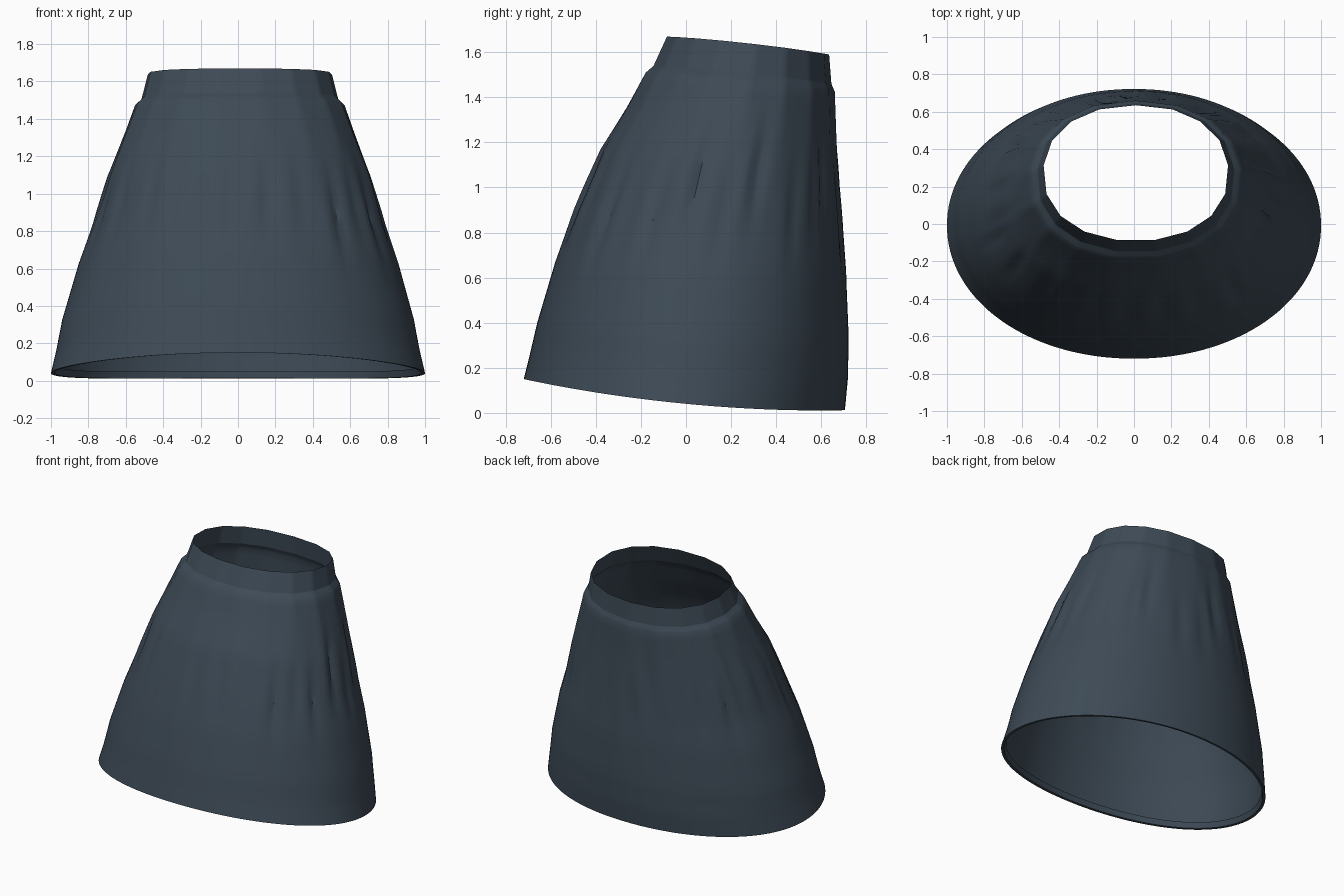
import bpy, bmesh, random
from math import sin, cos, pi, tau, exp, copysign, floor

cube = bpy.data.objects.get("Cube")
if cube:
    bpy.data.objects.remove(cube, do_unlink=True)

SIDES, STEPS = 17, 8          # waist polygon sides, columns per side
COLS = SIDES * STEPS
random.seed(4)

cloth = bpy.data.materials.new("slate blue cloth")
cloth.use_nodes = True
colour = (0.047, 0.068, 0.092, 1)
cloth.diffuse_color = colour
bsdf = cloth.node_tree.nodes["Principled BSDF"]
bsdf.inputs["Base Color"].default_value = colour
bsdf.inputs["Roughness"].default_value = 0.9

# Gather creases: angle from the back, height, depth
creases = [((i + random.uniform(-0.3, 0.3)) * tau / 26, random.uniform(0.85, 1.1),
            random.uniform(0.006, 0.022)) for i in range(26)]


def bump(d, width):
    return exp(-(d / width) ** 2)


def crease_depth(a, z):
    total = 0
    for angle, height, depth in creases:
        d = (a - angle + pi) % tau - pi
        # A groove with a soft ridge beside it
        shape = bump(d, 0.045) - 0.5 * bump(d - 0.1, 0.06)
        total += depth * shape * bump(z - height, 0.2)
    return total


def ring_point(row, a):
    """Oval ring; row = half width, front y, front z, back y, back z."""
    w, yf, zf, yb, zb = row
    low = min(1, max(0, (1.5 - (zf + zb) / 2) / 1.2))     # 0 at waist, 1 at hem
    power = 0.91 + 0.07 * low

    def oval(t):
        s, c = sin(t), cos(t)
        return copysign(abs(s) ** power, s), copysign(abs(c) ** power, c)

    # Straight polygon sides at the waist fade into a smooth oval
    step = tau / SIDES
    k = floor(a / step + 1e-6)
    f = a / step - k
    p, q, r = oval(k * step), oval((k + 1) * step), oval(a)
    facet = max(0, 1 - 2 * low)
    u, v = [r[i] + facet * (p[i] + (q[i] - p[i]) * f - r[i]) for i in (0, 1)]
    sag = 0.01 - 0.05 * low
    z = (zf + zb) / 2 + v * (zb - zf) / 2 + sag * u * u
    shrink = 1 - crease_depth(a, z) / 0.75
    x = 0.01 * (1 - low) + u * w * shrink
    y = (yf + yb) / 2 + v * (yb - yf) / 2 * shrink
    return x, y, z


def loft(name, rows, cuts=1):
    rings = []
    for a, b in zip(rows, rows[1:]):
        rings += [[p + (q - p) * i / cuts for p, q in zip(a, b)] for i in range(cuts)]
    rings.append(rows[-1])
    bm = bmesh.new()
    grid = [[bm.verts.new(ring_point(r, tau * j / COLS)) for j in range(COLS)]
            for r in rings]
    for upper, lower in zip(grid, grid[1:]):
        for j in range(COLS):
            k = (j + 1) % COLS
            bm.faces.new((upper[j], upper[k], lower[k], lower[j]))
    mesh = bpy.data.meshes.new(name)
    bm.to_mesh(mesh)
    bm.free()
    # Outward faces
    mesh.flip_normals() if mesh.polygons[0].normal.y < 0 else None
    mesh.materials.append(cloth)
    obj = bpy.data.objects.new(name, mesh)
    bpy.context.collection.objects.link(obj)
    bpy.ops.object.select_all(action="DESELECT")
    obj.select_set(True)
    bpy.context.view_layer.objects.active = obj
    bpy.ops.object.shade_smooth_by_angle(angle=pi / 5)
    return obj


waist_top = (0.495, -0.09, 1.67, 0.635, 1.59)
waist_low = (0.528, -0.15, 1.54, 0.645, 1.46)
hem = (1.0, -0.72, 0.15, 0.705, 0.012)

# Waistband
loft("waistband", [waist_top, waist_low])

# Skirt body, from the gathered ledge under the band to the hem
loft("skirt_body", [
    waist_low,
    (0.563, -0.185, 1.51, 0.66, 1.425),
    (0.635, -0.265, 1.36, 0.668, 1.2),
    (0.705, -0.38, 1.17, 0.68, 1.02),
    (0.78, -0.495, 0.9, 0.695, 0.8),
    (0.855, -0.58, 0.67, 0.71, 0.63),
    (0.94, -0.66, 0.4, 0.722, 0.33),
    (0.972, -0.695, 0.25, 0.718, 0.15),
    hem], cuts=4)

# Turned-in hem edge
loft("hem_fold", [hem, (0.98, -0.7, 0.15, 0.688, 0.014), (0.965, -0.69, 0.19, 0.688, 0.05)])
